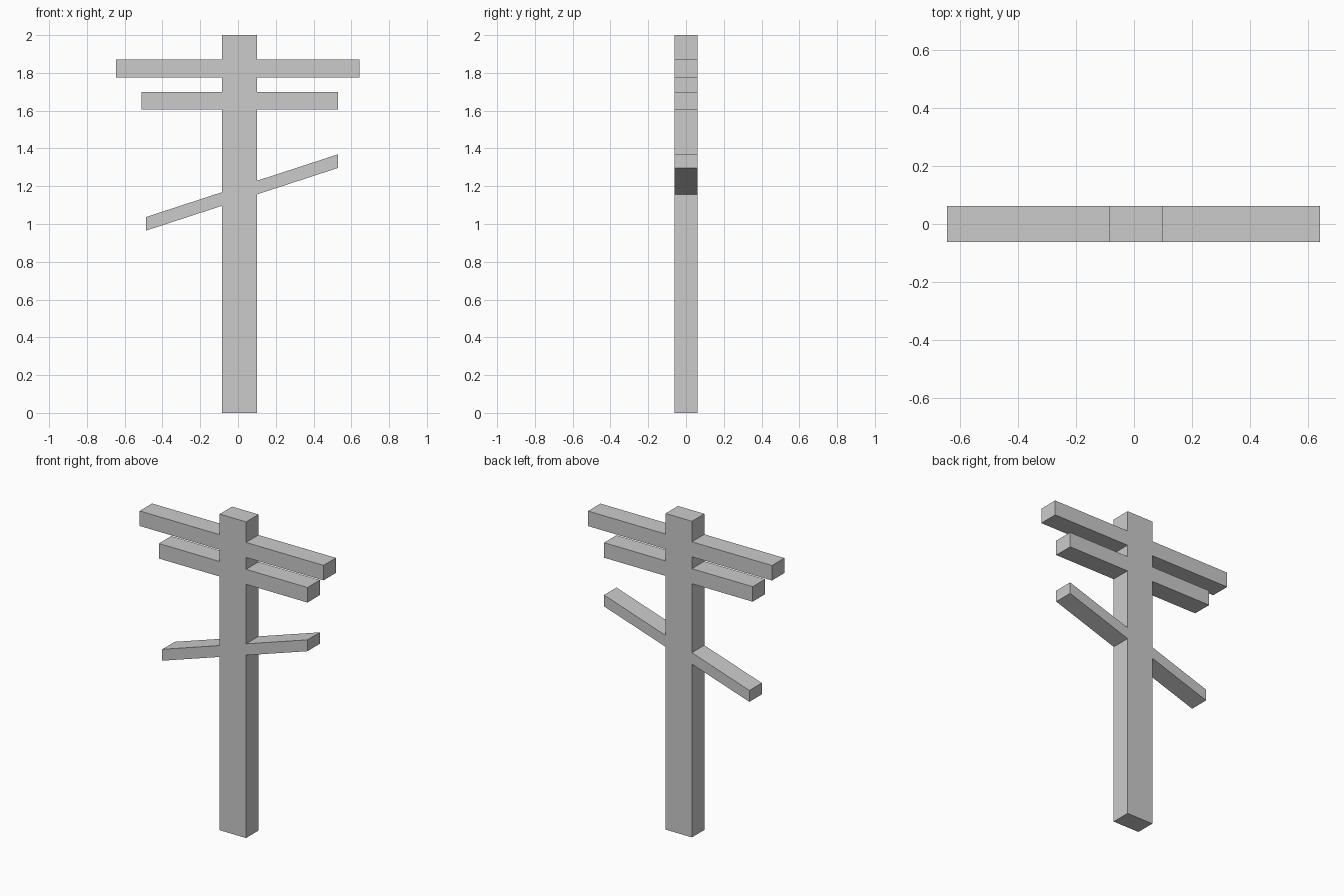
import bpy
import bmesh

cube = bpy.data.objects.get("Cube")
if cube:
    bpy.data.objects.remove(cube, do_unlink=True)

HALF_DEPTH = 0.062
POST_LEFT, POST_RIGHT = 0.10, -0.085

grey = bpy.data.materials.new("plain grey")
grey.use_nodes = True
colour = (0.6, 0.6, 0.6, 1)
grey.diffuse_color = colour
grey.node_tree.nodes["Principled BSDF"].inputs["Base Color"].default_value = colour


def beam(name, x0, x1, z0, z1, thick):
    """Flat-ended beam from (x0, z0) to (x1, z1), given by its lower edge."""
    profile = [(x0, z0), (x1, z1), (x1, z1 + thick), (x0, z0 + thick)]
    bm = bmesh.new()
    face = bm.faces.new([bm.verts.new((x, -HALF_DEPTH, z)) for x, z in profile])
    extruded = bmesh.ops.extrude_face_region(bm, geom=[face])["geom"]
    verts = [v for v in extruded if isinstance(v, bmesh.types.BMVert)]
    bmesh.ops.translate(bm, verts=verts, vec=(0, 2 * HALF_DEPTH, 0))
    bmesh.ops.recalc_face_normals(bm, faces=bm.faces)
    mesh = bpy.data.meshes.new(name)
    bm.to_mesh(mesh)
    bm.free()
    mesh.materials.append(grey)
    bpy.context.collection.objects.link(bpy.data.objects.new(name, mesh))


def crossbar(name, right_x, left_x, right_z, left_z, thick):
    """Two arms that butt against the sides of the post along one line."""
    slope = (left_z - right_z) / (left_x - right_x)
    at_right = right_z + slope * (POST_RIGHT - right_x)
    at_left = right_z + slope * (POST_LEFT - right_x)
    beam(name + "_right_arm", right_x, POST_RIGHT, right_z, at_right, thick)
    beam(name + "_left_arm", POST_LEFT, left_x, at_left, left_z, thick)


# Upright
beam("post", POST_RIGHT, POST_LEFT, 0, 0, 2)

# Crossbars, flush with the front and back of the post
crossbar("top_crossbar", -0.645, 0.642, 1.775, 1.775, 0.095)
crossbar("middle_crossbar", -0.51, 0.53, 1.605, 1.605, 0.095)
crossbar("slanted_crossbar", -0.487, 0.53, 0.965, 1.297, 0.072)
